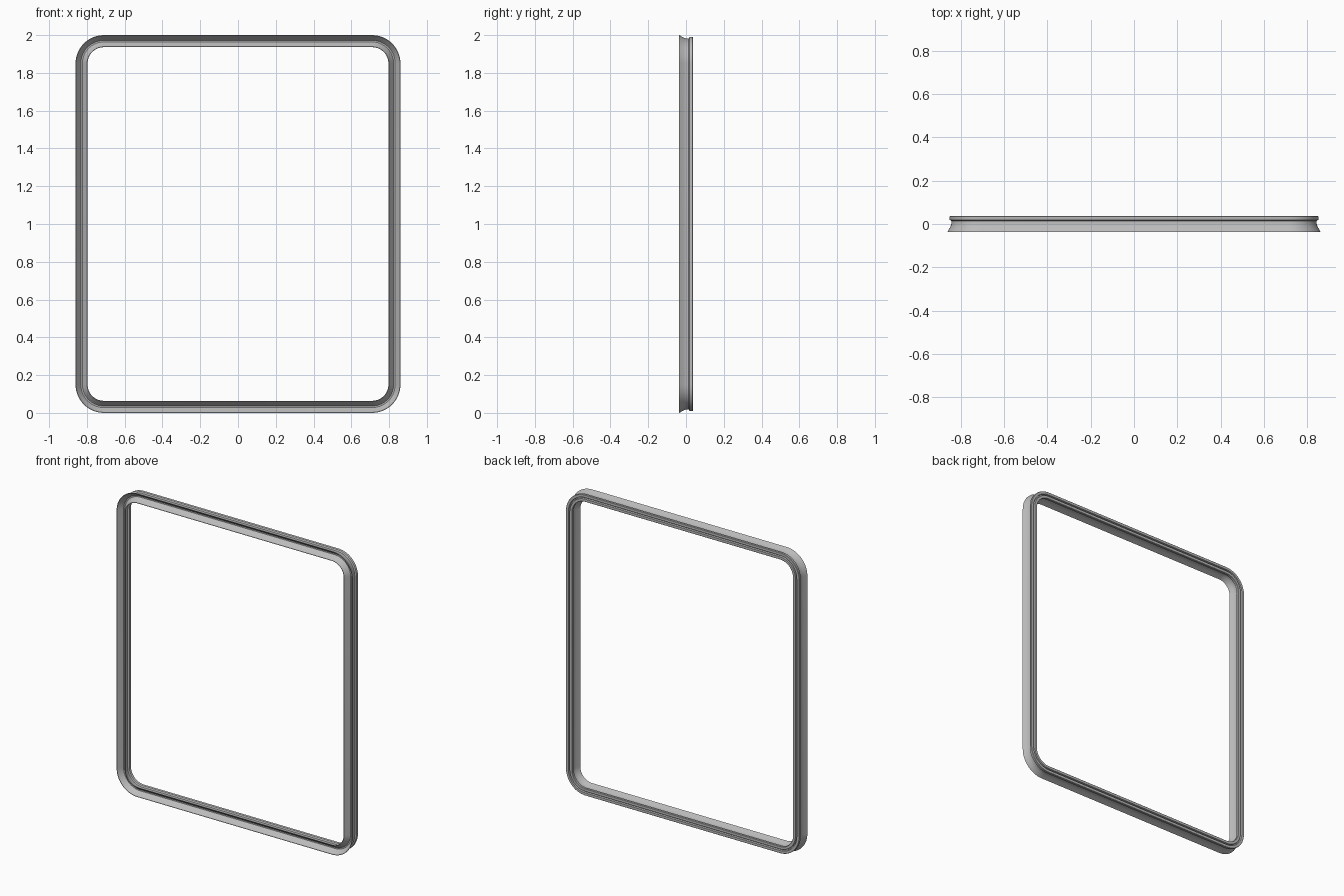
import bpy, bmesh
from math import sin, cos, pi, radians

cube = bpy.data.objects.get("Cube")
if cube:
    bpy.data.objects.remove(cube, do_unlink=True)

# Rubber material
rubber = bpy.data.materials.new("grey_rubber")
rubber.use_nodes = True
colour = (0.5, 0.5, 0.5, 1)
rubber.diffuse_color = colour
rubber.node_tree.nodes["Principled BSDF"].inputs["Base Color"].default_value = colour

# Overall size
HALF_W, HEIGHT, RADIUS, WIDTH, STEPS = 0.86, 2.0, 0.15, 0.064, 14

# Outer half of the seal section: (inset from the outer edge, depth)
half = [
    (0.028, -0.004),                                    # front groove floor
    (0.003, -0.036), (0.0, -0.036),                     # flared front lip
    (0.014, -0.011), (0.018, 0.002), (0.018, 0.014),    # waist
    (0.010, 0.019), (0.009, 0.022), (0.009, 0.034), (0.011, 0.036),  # back bead
    (0.027, 0.036), (0.029, 0.024),                     # back slot
]
section = half + [(WIDTH - d, y) for d, y in reversed(half)]

# Rounded rectangle path: corner centre and outward angle
path = []
cx, cz = HALF_W - RADIUS, HEIGHT / 2 - RADIUS
for k, (sx, sz) in enumerate([(1, 1), (-1, 1), (-1, -1), (1, -1)]):
    for i in range(STEPS + 1):
        path.append((sx * cx, sz * cz + HEIGHT / 2, (k + i / STEPS) * pi / 2))

# Sweep the section round the path
bm = bmesh.new()
rings = [[bm.verts.new((x + (RADIUS - d) * cos(a), y, z + (RADIUS - d) * sin(a)))
          for d, y in section] for x, z, a in path]
n = len(section)
for r, ring in enumerate(rings):
    nxt = rings[(r + 1) % len(rings)]
    for j in range(n):
        k = (j + 1) % n
        bm.faces.new((ring[j], ring[k], nxt[k], nxt[j]))
bmesh.ops.recalc_face_normals(bm, faces=bm.faces)

mesh = bpy.data.meshes.new("door_seal")
bm.to_mesh(mesh)
bm.free()
mesh.materials.append(rubber)
seal = bpy.data.objects.new("door_seal", mesh)
bpy.context.collection.objects.link(seal)

bpy.ops.object.select_all(action='DESELECT')
seal.select_set(True)
bpy.context.view_layer.objects.active = seal
bpy.ops.object.shade_smooth_by_angle(angle=radians(25))
